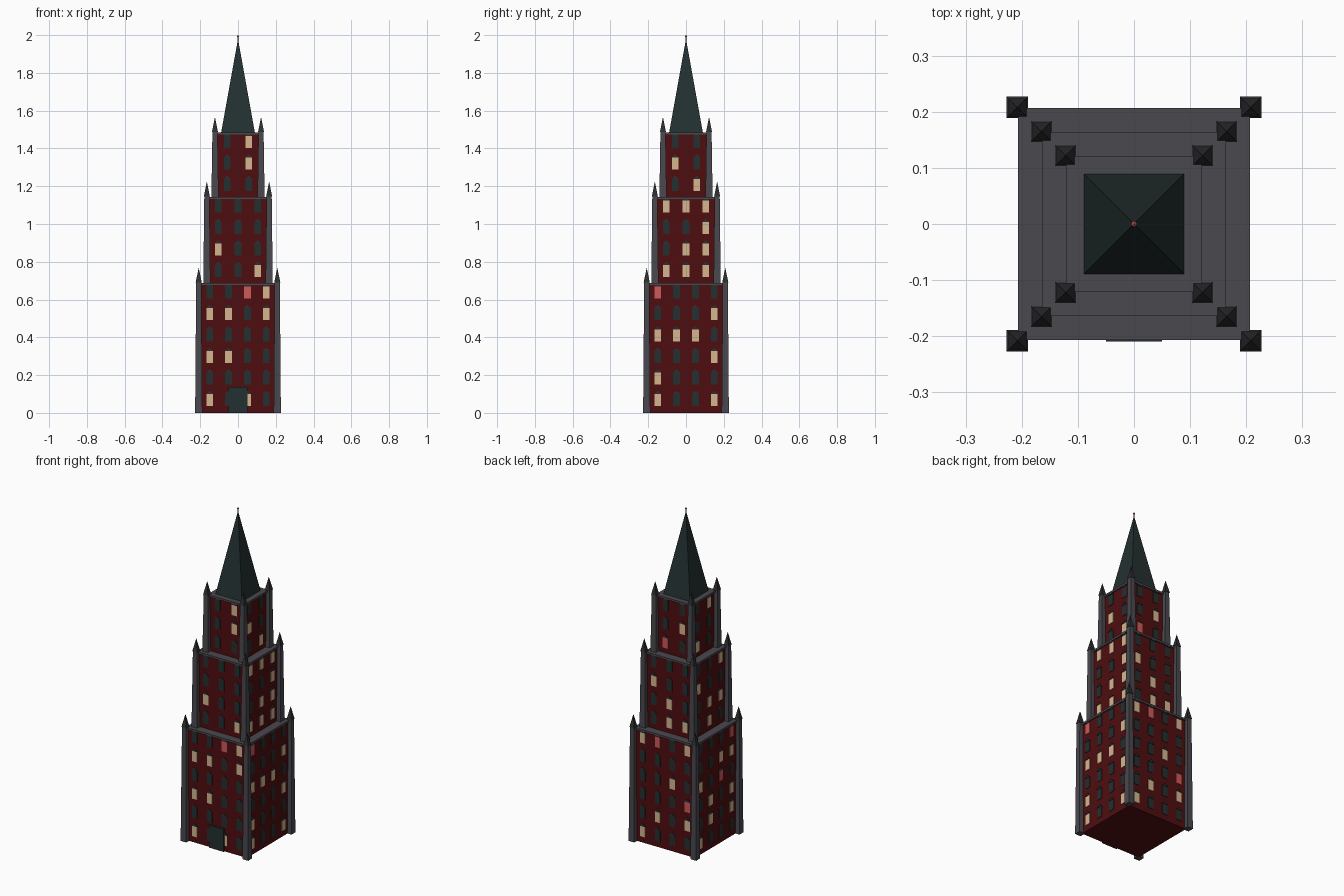
import bpy, bmesh, math
from mathutils import Matrix, Vector

if "Cube" in bpy.data.objects:
    bpy.data.objects.remove(bpy.data.objects["Cube"])


def mat(name, rgb):
    m = bpy.data.materials.new(name)
    m.diffuse_color = (*rgb, 1)
    m.use_nodes = True
    m.node_tree.nodes["Principled BSDF"].inputs["Base Color"].default_value = m.diffuse_color
    return m


WALL = mat("dark red brick", (0.078, 0.004, 0.005))
STONE = mat("grey stone", (0.068, 0.065, 0.075))
DARK = mat("dark stone", (0.028, 0.028, 0.031))
TEAL = mat("dark teal", (0.017, 0.029, 0.029))
LIT = mat("lit window", (0.66, 0.47, 0.28))
RED = mat("red light", (0.62, 0.10, 0.10))


def frustum(bm, c, h0, h1, z0, z1, mi=0):
    """Square block centred on c, half width h0 at z0 and h1 at z1 (h1 = 0 is a point)."""
    corners = [(-1, -1), (1, -1), (1, 1), (-1, 1)]
    lo = [bm.verts.new((c[0] + x * h0, c[1] + y * h0, z0)) for x, y in corners]
    faces = [bm.faces.new(lo[::-1])]
    if h1:
        hi = [bm.verts.new((c[0] + x * h1, c[1] + y * h1, z1)) for x, y in corners]
        faces.append(bm.faces.new(hi))
        faces += [bm.faces.new((lo[i], lo[(i + 1) % 4], hi[(i + 1) % 4], hi[i])) for i in range(4)]
    else:
        tip = bm.verts.new((c[0], c[1], z1))
        faces += [bm.faces.new((lo[i], lo[(i + 1) % 4], tip)) for i in range(4)]
    for f in faces:
        f.material_index = mi


def plate(bm, outline, depth, thick, rot, mi):
    """Thin plate with an x-z outline, standing on the wall at y = -depth, turned by rot."""
    def ring(y):
        return [bm.verts.new(rot @ Vector((x, y, z))) for x, z in outline]
    front, back = ring(-depth - thick), ring(-depth + 0.002)
    n = len(outline)
    faces = [bm.faces.new(front), bm.faces.new(back[::-1])]
    faces += [bm.faces.new((front[(i + 1) % n], front[i], back[i], back[(i + 1) % n])) for i in range(n)]
    for f in faces:
        f.material_index = mi


def finish(bm, name, mats):
    bmesh.ops.recalc_face_normals(bm, faces=bm.faces)
    me = bpy.data.meshes.new(name)
    bm.to_mesh(me)
    bm.free()
    for m in mats:
        me.materials.append(m)
    ob = bpy.data.objects.new(name, me)
    bpy.context.collection.objects.link(ob)
    return ob


FLOOR = 0.1138
# Window rows from the bottom up for front, right, back, left: . dark, y lit, r red
TIERS = [
    ("lower", 0.200, 6, 4, ["y.y. .... yy.. .... yy.y ..ry",
                            "y..y y... ...y yyy. ...y r...",
                            "y... .y.y ...r ..y. .... yr.y",
                            "y... .y.y .y.y y.r. ..yy ...r"]),
    ("middle", 0.157, 4, 3, ["..y y.. ... ...",
                             "yyy .yy ..y yyy",
                             ".yy .y. y.. ...",
                             ".y. .yy y.. ..y"]),
    ("upper", 0.114, 3, 2, [".. .y .y",
                            ".y y. ..",
                            "r. .y ..",
                            "y. .. .y"]),
]

z = 0.0
for name, half, rows, cols, patterns in TIERS:
    top = z + rows * FLOOR

    # brick body
    bm = bmesh.new()
    frustum(bm, (0, 0), half, half, z, top)
    finish(bm, name + "_walls", [WALL])

    # stone cornice
    bm = bmesh.new()
    frustum(bm, (0, 0), half + 0.007, half + 0.007, top - 0.006, top + 0.006)
    finish(bm, name + "_cornice", [STONE])

    # tapered corner buttresses with pointed pinnacles
    bm = bmesh.new()
    for sx in (-1, 1):
        for sy in (-1, 1):
            c = (sx * (half + 0.008), sy * (half + 0.008))
            frustum(bm, c, 0.019, 0.0135, z, top + 0.008, 0)
            frustum(bm, c, 0.016, 0, top + 0.008, top + 0.086, 1)
    finish(bm, name + "_buttresses", [STONE, DARK])

    # windows with small pointed hoods on all four sides
    bm = bmesh.new()
    step = 2 * half / cols
    for side, pattern in enumerate(patterns):
        rot = Matrix.Rotation(side * math.pi / 2, 3, "Z")
        for r, row in enumerate(pattern.split()):
            for c, kind in enumerate(row):
                x = (c - (cols - 1) / 2) * step
                zc = z + (r + 0.6) * FLOOR
                w, h = 0.0175, 0.032
                plate(bm, [(x - w, zc - h), (x + w, zc - h), (x + w, zc + h), (x - w, zc + h)],
                      half, 0.003, rot, ".yr".index(kind))
                plate(bm, [(x - w - 0.002, zc + h), (x + w + 0.002, zc + h), (x, zc + h + 0.017)],
                      half, 0.006, rot, 3)
    finish(bm, name + "_windows", [TEAL, LIT, RED, DARK])
    z = top

# entrance door
bm = bmesh.new()
plate(bm, [(-0.05, 0), (0.05, 0), (0.05, 0.137), (-0.05, 0.137)], 0.2, 0.009, Matrix.Identity(3), 0)
finish(bm, "door", [TEAL])

# spire
bm = bmesh.new()
frustum(bm, (0, 0), 0.089, 0, z + 0.006, 1.98)
finish(bm, "spire", [TEAL])

# mast and red beacon
bm = bmesh.new()
frustum(bm, (0, 0), 0.002, 0.002, 1.96, 1.992)
finish(bm, "mast", [DARK])
bm = bmesh.new()
bmesh.ops.create_icosphere(bm, subdivisions=1, radius=0.006, matrix=Matrix.Translation((0, 0, 1.994)))
finish(bm, "beacon", [RED])
